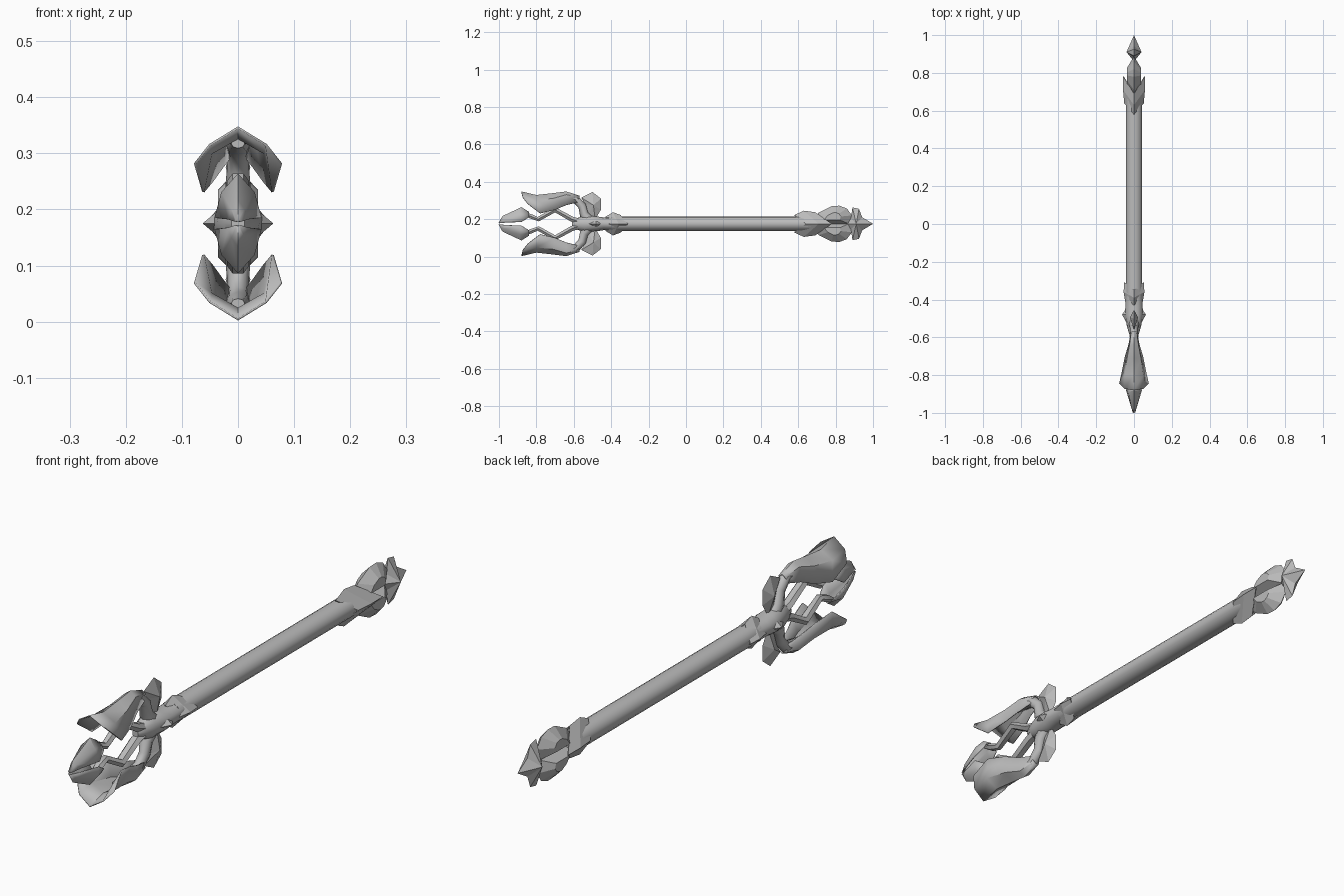
import bpy, bmesh, math
from mathutils import Vector

cube = bpy.data.objects.get("Cube")
if cube:
    bpy.data.objects.remove(cube)

AXIS = 0.175  # height of the staff's centre line

grey = bpy.data.materials.new("plain grey")
grey.use_nodes = True
grey.diffuse_color = (0.5, 0.5, 0.5, 1)
grey.node_tree.nodes["Principled BSDF"].inputs["Base Color"].default_value = (0.5, 0.5, 0.5, 1)


def finish(name, verts, faces, smooth=40, thickness=0):
    """Make an object; heights in verts are measured from the centre line."""
    mesh = bpy.data.meshes.new(name)
    mesh.from_pydata([(x, y, z + AXIS) for x, y, z in verts], [], faces)
    bm = bmesh.new()
    bm.from_mesh(mesh)
    bmesh.ops.remove_doubles(bm, verts=bm.verts, dist=0.0001)
    bmesh.ops.recalc_face_normals(bm, faces=bm.faces)
    bm.to_mesh(mesh)
    bm.free()
    mesh.materials.append(grey)
    ob = bpy.data.objects.new(name, mesh)
    bpy.context.collection.objects.link(ob)
    if thickness:
        mod = ob.modifiers.new("thickness", "SOLIDIFY")
        mod.thickness = thickness
        mod.offset = 0
    bpy.ops.object.select_all(action="DESELECT")
    ob.select_set(True)
    bpy.context.view_layer.objects.active = ob
    if smooth:
        bpy.ops.object.shade_smooth_by_angle(angle=math.radians(smooth))
    return ob


def skin(rings, closed=True, caps=True):
    """Join equal rings of points with quads."""
    n = len(rings[0])
    verts = [p for ring in rings for p in ring]
    faces = []
    for r in range(len(rings) - 1):
        for i in range(n if closed else n - 1):
            j = (i + 1) % n
            faces.append((r * n + i, r * n + j, (r + 1) * n + j, (r + 1) * n + i))
    if caps:
        faces += [tuple(range(n)), tuple(range(len(verts) - n, len(verts)))]
    return verts, faces


def lathe(name, sections, sides=16, smooth=40):
    """Loft ellipses (y, half width, half height) along the staff."""
    angles = [2 * math.pi * i / sides for i in range(sides)]
    rings = [[(w * math.cos(a), y, h * math.sin(a)) for a in angles] for y, w, h in sections]
    return finish(name, *skin(rings), smooth)


def diamond_sleeve(name, sections):
    """Four sided pointed sleeve from (side y, side x, top y, top z)."""
    rings = [[(x, ys, 0), (0, yt, z), (-x, ys, 0), (0, yt, -z)] for ys, x, yt, z in sections]
    return finish(name, *skin(rings, caps=False), 0, 0.004)


def lens(name, outline, half, inner=0.0, centre=None, sign=1, smooth=0):
    """Blade with a sharp (y, z) rim at x = 0, thickening toward its centre."""
    rim = [Vector((0, y, z * sign)) for y, z in outline]
    c = Vector((0, centre[0], centre[1] * sign)) if centre else sum(rim, Vector()) / len(rim)
    side = Vector((half, 0, 0))
    rings = [[c + side] * len(rim),
             [c + (p - c) * inner + side for p in rim], rim,
             [c + (p - c) * inner - side for p in rim],
             [c - side] * len(rim)]
    return finish(name, *skin(rings, caps=False), smooth)


def cupped(name, rows, sign):
    """Cupped leaf from rows of ridge, middle and edge points, mirrored in x."""
    rings = []
    for row in rows:
        right = [(x, y, z * sign) for y, x, z in row]
        left = [(-x, y, z) for x, y, z in right[:0:-1]]
        rings.append(left + right)
    return finish(name, *skin(rings, closed=False, caps=False), 35, 0.004)


def tube(name, path, sign, sides=8):
    """Tapered bar along (y, z, half width, half depth) points at x = 0."""
    rings = []
    for i, (y, z, w, d) in enumerate(path):
        a, b = path[max(i - 1, 0)], path[min(i + 1, len(path) - 1)]
        t = Vector((b[0] - a[0], b[1] - a[1])).normalized()
        ring = []
        for k in range(sides):
            ang = 2 * math.pi * k / sides
            s = d * math.sin(ang)
            ring.append((w * math.cos(ang), y - t.y * s, (z + t.x * s) * sign))
        rings.append(ring)
    return finish(name, *skin(rings), 50)


# Shaft, hub and the two pointed sleeves
lathe("shaft", [(-0.4, 0.043, 0.038), (0.72, 0.043, 0.038)])
lathe("hub", [(-0.38, 0.044, 0.036), (-0.44, 0.046, 0.034), (-0.48, 0.048, 0.04),
              (-0.54, 0.038, 0.045), (-0.58, 0.026, 0.032), (-0.61, 0.012, 0.015)], 12)
diamond_sleeve("head_sleeve", [(-0.31, 0.05, -0.35, 0.045), (-0.36, 0.053, -0.39, 0.06),
                               (-0.41, 0.045, -0.43, 0.036)])
diamond_sleeve("tail_sleeve", [(0.64, 0.05, 0.58, 0.045), (0.71, 0.056, 0.63, 0.068),
                               (0.78, 0.055, 0.69, 0.06)])

# Small pointed studs on the hub's sides
for side, label in ((1, "left"), (-1, "right")):
    base = [(0.03 * side, -0.43, 0), (0.03 * side, -0.48, 0.028),
            (0.03 * side, -0.54, 0), (0.03 * side, -0.48, -0.028)]
    finish(label + "_hub_stud", base + [(0.063 * side, -0.48, 0)],
           [(i, (i + 1) % 4, 4) for i in range(4)] + [(0, 1, 2, 3)], 0)

PETAL = [
    [(-0.88, 0, 0.171), (-0.872, 0.05, 0.14), (-0.845, 0.077, 0.106)],
    [(-0.80, 0, 0.152), (-0.80, 0.048, 0.125), (-0.78, 0.062, 0.056)],
    [(-0.71, 0, 0.162), (-0.71, 0.035, 0.135), (-0.70, 0.046, 0.075)],
    [(-0.64, 0, 0.171), (-0.64, 0.022, 0.155), (-0.64, 0.028, 0.10)],
    [(-0.57, 0, 0.148), (-0.57, 0.012, 0.140), (-0.58, 0.016, 0.115)],
]
LEAF = [
    [(-1.0, 0, 0.004), (-1.0, 0.002, 0.004), (-1.0, 0.004, 0.003)],
    [(-0.98, 0, 0.04), (-0.975, 0.010, 0.025), (-0.96, 0.016, 0.007)],
    [(-0.88, 0, 0.087), (-0.89, 0.028, 0.055), (-0.88, 0.040, 0.010)],
    [(-0.84, 0, 0.062), (-0.84, 0.020, 0.050), (-0.84, 0.030, 0.035)],
]

for sign, label in ((1, "upper"), (-1, "lower")):
    # Flared outer petal on its curved arm
    cupped(label + "_petal", PETAL, sign)
    tube(label + "_arm", [(-0.50, 0.0, 0.03, 0.03), (-0.545, 0.05, 0.024, 0.024),
                          (-0.555, 0.095, 0.02, 0.022), (-0.59, 0.132, 0.02, 0.022),
                          (-0.65, 0.142, 0.022, 0.02), (-0.73, 0.142, 0.012, 0.008)], sign)
    # Inner cage bar ending in a leaf
    cupped(label + "_tip_leaf", LEAF, sign)
    tube(label + "_cage_bar", [(-0.55, 0.005, 0.025, 0.02), (-0.61, 0.025, 0.022, 0.016),
                               (-0.70, 0.075, 0.02, 0.016), (-0.79, 0.025, 0.016, 0.014),
                               (-0.83, 0.04, 0.018, 0.014), (-0.88, 0.065, 0.006, 0.006)], sign, 6)
    # Upright fin behind the arm
    lens(label + "_fin", [(-0.485, 0.02), (-0.52, 0.05), (-0.54, 0.105), (-0.56, 0.14),
                          (-0.50, 0.17), (-0.455, 0.135), (-0.455, 0.075), (-0.47, 0.05)],
         0.022, centre=(-0.495, 0.1), sign=sign)
    # Rounded tail blade
    lens(label + "_tail_blade", [(0.66, 0.0), (0.71, 0.06), (0.78, 0.095), (0.82, 0.097),
                                 (0.86, 0.082), (0.887, 0.045), (0.87, 0.0)],
         0.036, 0.4, centre=(0.79, 0.035), sign=sign)

# Four pointed finial at the tail end
upper = [(0.89, 0.088), (0.925, 0.08), (0.942, 0.035)]
lens("tail_finial", [(0.86, 0.0), (0.882, 0.03)] + upper + [(1.0, 0.0)]
     + [(y, -z) for y, z in reversed(upper)] + [(0.882, -0.03)],
     0.04, centre=(0.91, 0.0))
